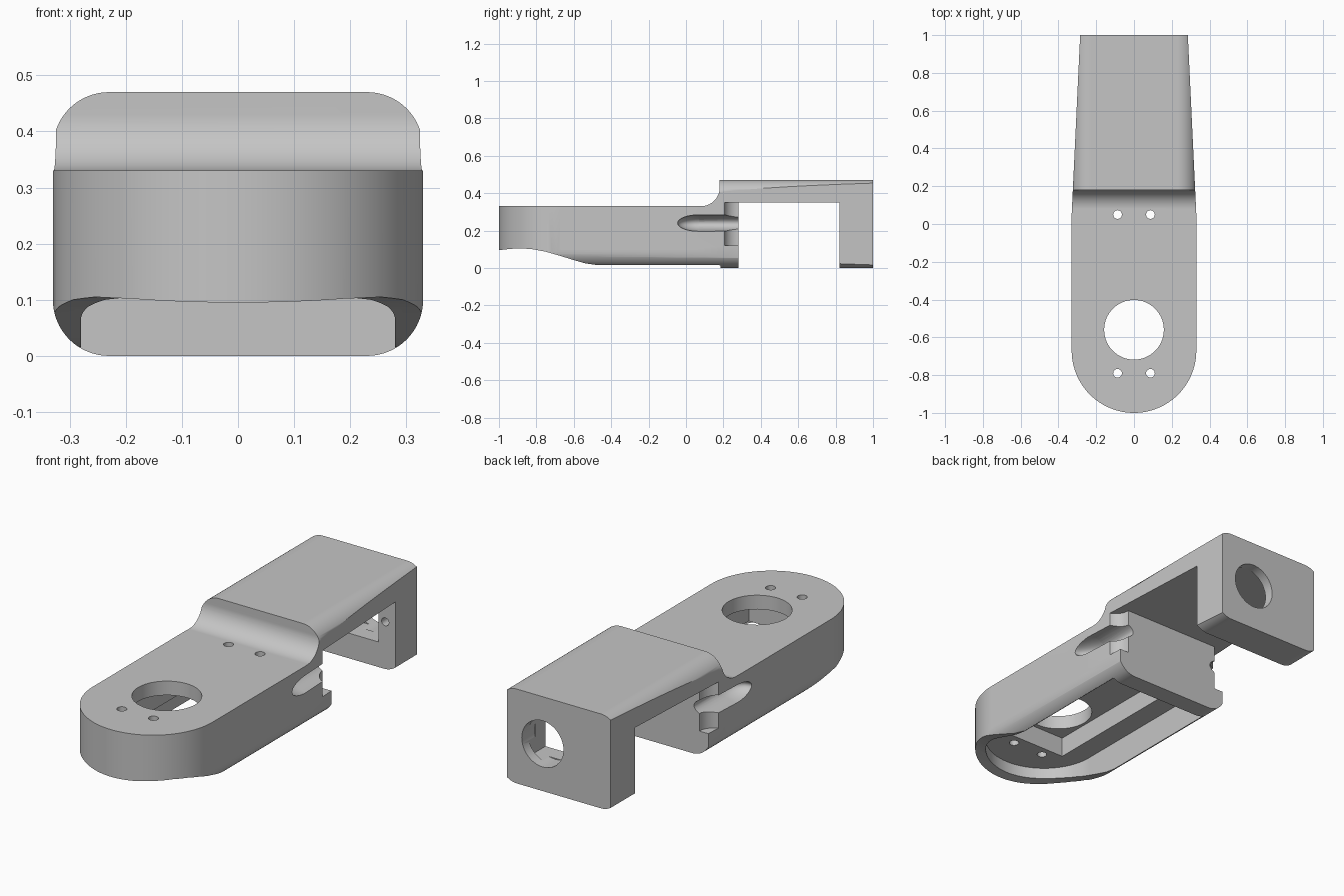
import bpy, bmesh, math
from mathutils import Vector

if "Cube" in bpy.data.objects:
    bpy.data.objects.remove(bpy.data.objects["Cube"])

grey = bpy.data.materials.new("matte grey")
grey.use_nodes = True
colour = (0.56, 0.56, 0.56, 1)
grey.diffuse_color = colour
grey.node_tree.nodes["Principled BSDF"].inputs["Base Color"].default_value = colour


def arc(cx, cy, r, start, end, steps=16):
    """Points along an arc, angles in degrees."""
    angles = [math.radians(start + (end - start) * i / steps) for i in range(steps + 1)]
    return [(cx + r * math.cos(a), cy + r * math.sin(a)) for a in angles]


def prism(name, points, axis, low, high):
    """Extrude a closed outline along x, y or z."""
    place = {"x": lambda a, b, c: (c, a, b),
             "y": lambda a, b, c: (a, c, b),
             "z": lambda a, b, c: (a, b, c)}[axis]
    bm = bmesh.new()
    face = bm.faces.new([bm.verts.new(place(a, b, low)) for a, b in points])
    extruded = bmesh.ops.extrude_face_region(bm, geom=[face])["geom"]
    shift = Vector(place(0, 0, high - low))
    bmesh.ops.translate(bm, vec=shift, verts=[v for v in extruded if isinstance(v, bmesh.types.BMVert)])
    bmesh.ops.recalc_face_normals(bm, faces=bm.faces)
    mesh = bpy.data.meshes.new(name)
    bm.to_mesh(mesh)
    bm.free()
    mesh.materials.append(grey)
    obj = bpy.data.objects.new(name, mesh)
    bpy.context.collection.objects.link(obj)
    return obj


def box(name, x0, x1, y0, y1, z0, z1):
    return prism(name, [(x0, y0), (x1, y0), (x1, y1), (x0, y1)], "z", z0, z1)


def hole(name, a, b, r, axis, low, high, steps=40):
    return prism(name, arc(a, b, r, 0, 360, steps)[:-1], axis, low, high)


def combine(target, tool, operation="DIFFERENCE"):
    mod = target.modifiers.new("cut", "BOOLEAN")
    mod.operation, mod.solver, mod.object = operation, "EXACT", tool
    bpy.context.view_layer.objects.active = target
    bpy.ops.object.modifier_apply(modifier=mod.name)
    bpy.data.objects.remove(tool)


# Stepped side profile: low body, raised arm, drop wall at the back
scoop = [(-1.1, 0.09), (-1, 0.095), (-0.94, 0.102), (-0.88, 0.105), (-0.82, 0.1), (-0.75, 0.087),
         (-0.68, 0.067), (-0.6, 0.042), (-0.54, 0.025), (-0.48, 0.016)]
profile = (scoop + [(0.18, 0.016), (0.18, -0.1), (0.28, -0.1), (0.28, 0.35), (0.82, 0.35),
                    (0.82, -0.1), (1.1, -0.1), (1.1, 0.6), (0.18, 0.6)]
           + arc(0.08, 0.43, 0.1, 0, -90) + [(-1.1, 0.33)])
bracket = prism("servo_bracket", profile, "x", -0.5, 0.5)

# Plan outline: round nose, straight sides, tapering arm
outline = arc(0, -0.67, 0.33, 180, 360, 48) + [(0.33, 0.05), (0.285, 1), (-0.285, 1), (-0.33, 0.05)]
combine(bracket, prism("plan", outline, "z", -0.5, 1), "INTERSECT")

# Rounded cross-section
section = (arc(0.23, 0.1, 0.1, -90, 0) + arc(0.23, 0.37, 0.1, 0, 90)
           + arc(-0.23, 0.37, 0.1, 90, 180) + arc(-0.23, 0.1, 0.1, 180, 270))
combine(bracket, prism("section", section, "y", -2, 2), "INTERSECT")

# Hollow underside with a deeper motor pocket
cavity = arc(0, -0.67, 0.28, 180, 360, 40) + [(0.28, 0.185), (-0.28, 0.185)]
combine(bracket, prism("cavity", cavity, "z", -0.3, 0.16))
combine(bracket, box("motor_pocket", -0.172, 0.172, -0.74, 0.0, 0.1, 0.26))

# Shaft hole and screw holes in the body
combine(bracket, hole("shaft_hole", 0, -0.56, 0.158, "z", 0.2, 0.6, 64))
for x in (-0.087, 0.087):
    for y in (-0.79, 0.05):
        combine(bracket, hole("screw_hole", x, y, 0.023, "z", 0.1, 0.6, 24))

# Motor pocket, shaft hole and screw holes in the back wall
combine(bracket, box("wall_pocket", -0.2, 0.2, 0.7, 0.95, 0.125, 0.35))
combine(bracket, hole("wall_shaft_hole", 0.09, 0.235, 0.115, "y", 0.9, 1.2, 48))
for x in (-0.237, 0.237):
    combine(bracket, hole("wall_screw_hole", x, 0.235, 0.02, "y", 0.7, 0.95, 24))

# Curved neck above the rear lip, and tapered cable grooves
for side in (-1, 1):
    combine(bracket, hole("neck_curve", side * 0.35, 0.28, 0.08, "z", 0.12, 0.35, 48))
    slot = [(side * 0.33 + 0.09 * a, 0.24 + 0.044 * b) for a, b in arc(0, 0, 1, 0, 360, 32)[:-1]]
    combine(bracket, prism("groove", slot, "y", 0.07, 0.4))
    bpy.ops.mesh.primitive_uv_sphere_add(segments=32, ring_count=16, location=(side * 0.33, 0.07, 0.24))
    tip = bpy.context.object
    tip.scale = (0.0901, 0.115, 0.0441)
    tip.data.materials.append(grey)
    bpy.context.view_layer.update()
    combine(bracket, tip)

# Smooth curved walls, crisp edges
bpy.ops.object.select_all(action="DESELECT")
bracket.select_set(True)
bpy.context.view_layer.objects.active = bracket
bpy.ops.object.shade_smooth_by_angle(angle=math.radians(30))
weighted = bracket.modifiers.new("weighted normals", "WEIGHTED_NORMAL")
weighted.keep_sharp = True
